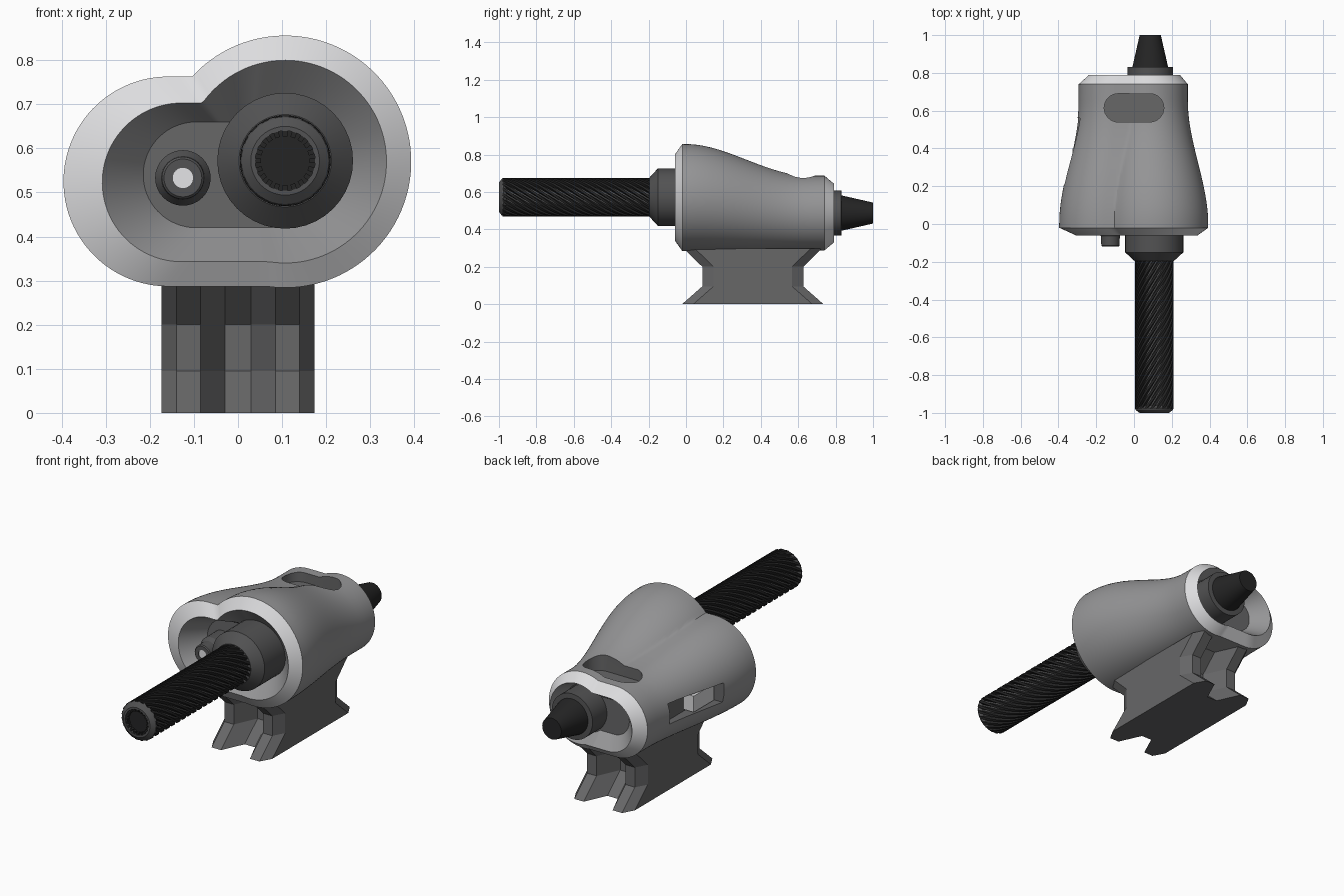
import bpy, bmesh, math
from mathutils import Matrix

if "Cube" in bpy.data.objects:
    bpy.data.objects.remove(bpy.data.objects["Cube"])

def mat(name, v):
    m = bpy.data.materials.new(name)
    m.diffuse_color = (v, v, v * 1.02, 1)
    m.use_nodes = True
    m.node_tree.nodes["Principled BSDF"].inputs["Base Color"].default_value = m.diffuse_color
    return m

BODY = mat("body grey", 0.30)
RIM = mat("light rim", 0.72)
DARK = mat("dark grey", 0.135)
COLLAR = mat("collar grey", 0.085)
BLACK = mat("black", 0.018)
WHITE = mat("white lens", 0.9)

def finish(name, bm, mats, angle=30):
    bmesh.ops.recalc_face_normals(bm, faces=bm.faces)
    me = bpy.data.meshes.new(name)
    bm.to_mesh(me)
    bm.free()
    for m in mats:
        me.materials.append(m)
    ob = bpy.data.objects.new(name, me)
    bpy.context.collection.objects.link(ob)
    if angle:
        me.shade_smooth()
        me.set_sharp_from_angle(angle=math.radians(angle))
    return ob

def loft(name, rings, mats, strip_mat=lambda i, j: 0, caps=(0, 0), angle=30):
    """Skin closed rings; strip_mat(row, column) picks the material."""
    bm = bmesh.new()
    vs = [[bm.verts.new(p) for p in r] for r in rings]
    n = len(rings[0])
    for i in range(len(vs) - 1):
        for j in range(n):
            k = (j + 1) % n
            f = bm.faces.new((vs[i][j], vs[i][k], vs[i + 1][k], vs[i + 1][j]))
            f.material_index = strip_mat(i, j)
    for r, m in zip((vs[0], vs[-1]), caps):
        bm.faces.new(r).material_index = m
    return finish(name, bm, mats, angle)

def lathe(name, x, z, prof, mats, strip=None, caps=(0, 0), n=40):
    """Turned part along y; prof is a list of (radius, y)."""
    rings = [[(x + r * math.cos(2 * math.pi * j / n), y, z + r * math.sin(2 * math.pi * j / n))
              for j in range(n)] for r, y in prof]
    return loft(name, rings, mats, (lambda i, j: strip[i]) if strip else (lambda i, j: 0), caps)

def box(bm, lo, hi, rot=None):
    c = [(a + b) / 2 for a, b in zip(lo, hi)]
    s = [b - a for a, b in zip(lo, hi)]
    m = Matrix.Translation(c) @ Matrix.Diagonal((*s, 1))
    bmesh.ops.create_cube(bm, size=1, matrix=(rot @ m) if rot else m)

# housing: section is the union of a big right circle, a small left circle and a flat bottom
def ray_circle(ox, oz, dx, dz, c):
    fx, fz = ox - c[0], oz - c[1]
    b = fx * dx + fz * dz
    d = b * b - (fx * fx + fz * fz - c[2] ** 2)
    return -b + math.sqrt(d) if d > 0 else 0

def section(y, R, L, n=144):
    ox, oz = (R[0] + L[0]) / 2, (R[1] + L[1]) / 2
    pts = []
    for j in range(n):
        a = 2 * math.pi * j / n
        dx, dz = math.cos(a), math.sin(a)
        tx = ((R[0] if dx > 0 else L[0]) - ox) / dx if abs(dx) > 1e-6 else 9
        tz = ((L[1] + L[2] if dz > 0 else L[1] - L[2]) - oz) / dz if abs(dz) > 1e-6 else 9
        t = max(min(tx, tz), ray_circle(ox, oz, dx, dz, R), ray_circle(ox, oz, dx, dz, L))
        pts.append((ox + t * dx, y, oz + t * dz))
    return pts

R0, L0 = (0.107, 0.57, 0.286), (-0.158, 0.525, 0.238)
R1, L1 = (0.085, 0.487, 0.2), (-0.105, 0.478, 0.188)
rings = [section(0.05, (0.107, 0.55, 0.13), (-0.095, 0.54, 0.12)),
         section(-0.06, (0.107, 0.57, 0.23), (-0.128, 0.523, 0.18))]
STEPS = 19
for i in range(STEPS + 1):
    y = -0.02 + 0.76 * i / STEPS
    t = min(max(y / 0.65, 0), 1)
    t = t * t * (3 - 2 * t)
    mix = lambda a, b: [p + (q - p) * t for p, q in zip(a, b)]
    rings.append(section(y, mix(R0, R1), mix(L0, L1)))
rings += [section(0.79, (0.085, 0.487, 0.158), (-0.095, 0.478, 0.142)),
          section(0.71, (0.085, 0.487, 0.125), (-0.075, 0.48, 0.09))]
last = len(rings) - 2
housing = loft("housing", rings, [BODY, RIM, DARK],
               lambda i, j: 1 if i in (1, last - 1) else 0, caps=(2, 2), angle=None)

# cutters: rounded slot on top and window on the left side
slot = []
for j in range(32):
    a = 2 * math.pi * j / 32 + 0.01
    slot.append((math.copysign(0.083, math.cos(a)) + 0.075 * math.cos(a), 0.615 + 0.075 * math.sin(a)))
top_cut = loft("top_slot_cutter", [[(x, y, z) for x, y in slot] for z in (0.615, 0.9)], [DARK], angle=None)
bm = bmesh.new()
box(bm, (-0.6, 0.21, 0.445), (-0.265, 0.56, 0.55))
side_cut = finish("side_window_cutter", bm, [DARK], None)
bpy.context.view_layer.objects.active = housing
for cutter in (top_cut, side_cut):
    cutter.hide_render = True
    mod = housing.modifiers.new("cut", 'BOOLEAN')
    mod.object = cutter
    mod.operation = 'DIFFERENCE'
    mod.solver = 'EXACT'
    mod.material_mode = 'TRANSFER'
    bpy.ops.object.modifier_apply(modifier=mod.name)
    bpy.data.objects.remove(cutter)
housing.data.shade_smooth()
housing.data.set_sharp_from_angle(angle=math.radians(25))

# light lever inside the side window
bm = bmesh.new()
box(bm, (-0.325, 0.23, 0.455), (-0.255, 0.40, 0.54))
finish("side_lever", bm, [RIM], None)

# mounting base: waisted block with chamfered corners and a centre groove at each end
half = [(-0.173, 0.06), (-0.14, 0), (-0.085, 0), (-0.03, 0.12),
        (0.03, 0.12), (0.085, 0), (0.14, 0), (0.173, 0.06)]
CY = 0.357
base = []
for z, h in ((0, 0.378), (0.095, 0.27), (0.2, 0.27), (0.298, 0.37)):
    base.append([(x, CY - h + d, z) for x, d in half] +
                [(x, CY + h - d, z) for x, d in reversed(half)])
loft("mounting_base", base, [DARK], angle=None)

# front collar, rear collar and rear cone
RX, RZ = 0.107, 0.572
lathe("front_collar", RX, RZ, [(0.154, 0.08), (0.154, -0.15), (0.105, -0.195), (0.09, -0.195)], [COLLAR])
lathe("rear_collar", 0.086, 0.487, [(0.12, 0.69), (0.12, 0.83), (0.095, 0.832)], [COLLAR])
lathe("rear_cone", 0.086, 0.487, [(0.097, 0.82), (0.056, 1.0)], [BLACK])

# twisted rod: toothed section turned along its length
TEETH, ROWS = 20, 60
rod = []
for i in range(ROWS + 1):
    y = -0.18 - 0.80 * i / ROWS
    ring = []
    for k in range(TEETH):
        for off, r in ((0.0, 0.086), (0.3, 0.086), (0.42, 0.103), (0.88, 0.103)):
            a = 2 * math.pi * (k + off) / TEETH - 7 * y
            ring.append((RX + r * math.cos(a), y, RZ + r * math.sin(a)))
    rod.append(ring)
loft("twisted_rod", rod, [BLACK, COLLAR], lambda i, j: 1 if j % 4 == 0 else 0, angle=25)

# rod end ring with a bore and small splines
lathe("rod_end", RX, RZ, [(0.09, -0.96), (0.102, -0.975), (0.098, -0.985), (0.078, -1.0),
                          (0.068, -1.0), (0.068, -0.985 + 0.03)], [COLLAR])
bm = bmesh.new()
for k in range(TEETH):
    rot = Matrix.Translation((RX, 0, RZ)) @ Matrix.Rotation(2 * math.pi * k / TEETH, 4, 'Y')
    box(bm, (0.055, -0.997, -0.0055), (0.069, -0.95, 0.0055), rot)
finish("rod_splines", bm, [BLACK], None)

# small lens knob beside the collar
lathe("lens_knob", -0.125, 0.533, [(0.063, 0.06), (0.063, -0.045), (0.05, -0.065), (0.048, -0.115),
                                   (0.043, -0.12), (0.023, -0.12), (0.023, -0.117)],
      [COLLAR, WHITE], [0] * 6, caps=(0, 1), n=32)
